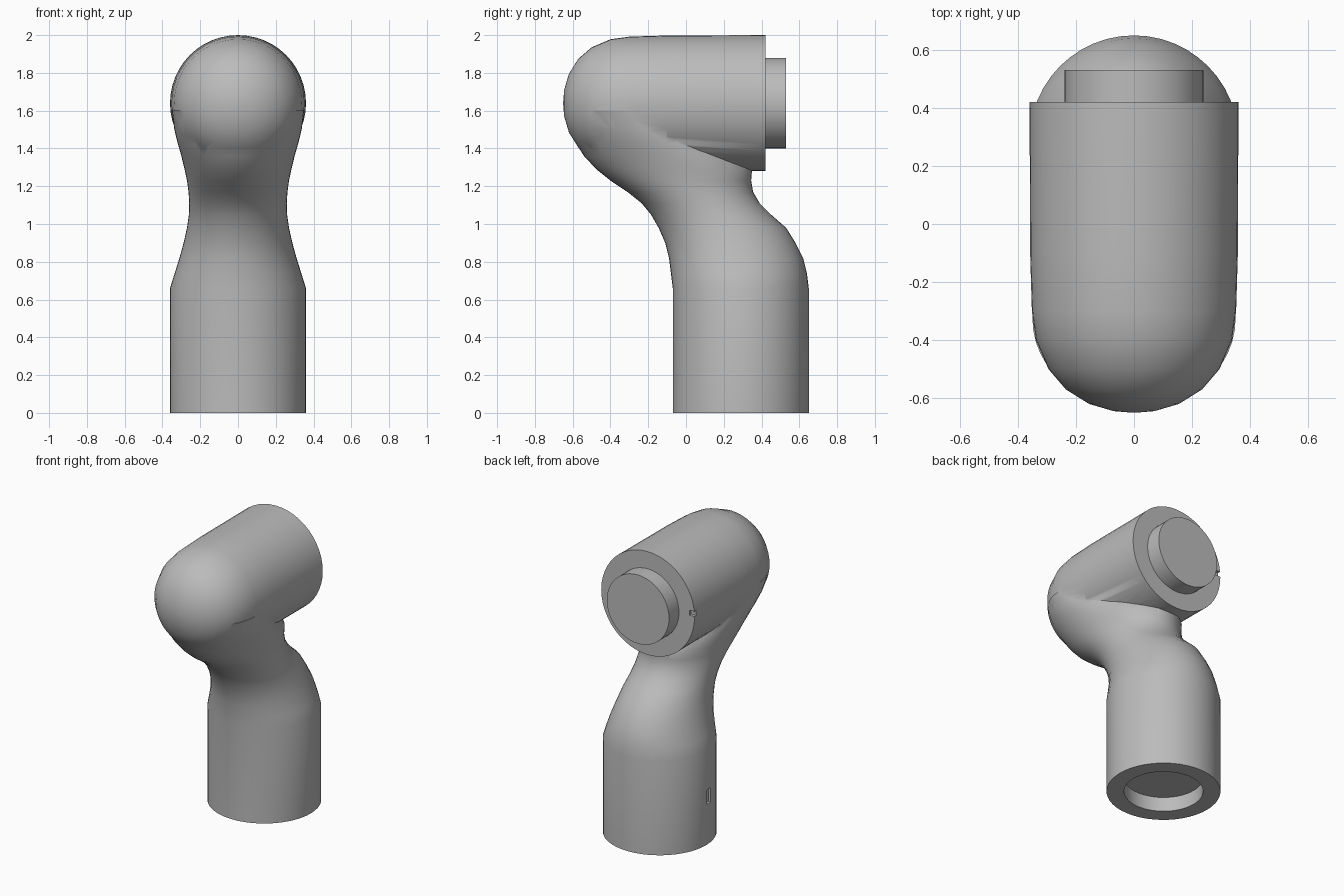
import bpy, bmesh, math
from mathutils import Vector

cube = bpy.data.objects.get("Cube")
if cube:
    bpy.data.objects.remove(cube)

SEGMENTS = 48
RADIUS = 0.36
HEAD_Z = 1.64

grey = bpy.data.materials.new("satin grey")
grey.use_nodes = True
GREY_COLOUR = (0.5, 0.5, 0.5, 1)
grey.diffuse_color = GREY_COLOUR
grey.node_tree.nodes["Principled BSDF"].inputs["Base Color"].default_value = GREY_COLOUR


def loft(name, rings):
    """Skin a stack of elliptical rings; each ring is centre, axis u, axis v."""
    bm = bmesh.new()
    loops = []
    for centre, u, v in rings:
        angles = [math.tau * i / SEGMENTS for i in range(SEGMENTS)]
        loops.append([bm.verts.new(centre + u * math.cos(a) + v * math.sin(a)) for a in angles])
    for low, high in zip(loops, loops[1:]):
        for i in range(SEGMENTS):
            j = (i + 1) % SEGMENTS
            bm.faces.new((low[i], low[j], high[j], high[i]))
    bm.faces.new(loops[0][::-1])
    bm.faces.new(loops[-1])
    bmesh.ops.recalc_face_normals(bm, faces=bm.faces)
    mesh = bpy.data.meshes.new(name)
    bm.to_mesh(mesh)
    bm.free()
    mesh.materials.append(grey)
    obj = bpy.data.objects.new(name, mesh)
    bpy.context.collection.objects.link(obj)
    return obj


def box(name, location, size):
    bpy.ops.mesh.primitive_cube_add(size=1, location=location)
    obj = bpy.context.object
    obj.name = name
    obj.scale = size
    obj.data.materials.append(grey)
    return obj


def combine(target, other, operation):
    """Apply a boolean and discard the helper."""
    bpy.context.view_layer.update()
    bpy.context.view_layer.objects.active = target
    mod = target.modifiers.new(operation.lower(), "BOOLEAN")
    mod.operation = operation
    mod.solver = "EXACT"
    mod.object = other
    bpy.ops.object.modifier_apply(modifier=mod.name)
    bpy.data.objects.remove(other)


# Base sleeve with a round socket below, flowing into the leaning neck:
# height, front edge, back edge, half width
sections = [
    (0.10, 0.04, 0.54, 0.25), (0, 0.04, 0.54, 0.25),
    (0, -0.07, 0.65, RADIUS), (0.66, -0.07, 0.65, RADIUS),
    (0.74, -0.08, 0.64, 0.335), (0.82, -0.09, 0.62, 0.31),
    (0.90, -0.11, 0.58, 0.288), (0.98, -0.145, 0.53, 0.27),
    (1.05, -0.185, 0.45, 0.26), (1.11, -0.235, 0.39, 0.258),
    (1.17, -0.31, 0.355, 0.262), (1.23, -0.4, 0.345, 0.27),
    (1.29, -0.475, 0.35, 0.283), (1.36, -0.54, 0.29, 0.3),
    (1.43, -0.585, 0.2, 0.32), (1.50, -0.615, 0.1, 0.337),
    (1.60, -0.635, -0.02, 0.35),
]
arm = loft("arm_link", [
    (Vector((0, (front + back) / 2, z)), Vector((half, 0, 0)), Vector((0, (back - front) / 2, 0)))
    for z, front, back, half in sections
])

# Horizontal head: domed nose, straight barrel and stepped coupling boss
profile = [
    (-0.65, 0.01), (-0.645, 0.07), (-0.62, 0.155), (-0.57, 0.235), (-0.5, 0.295),
    (-0.4, 0.338), (-0.3, 0.352), (-0.1, 0.358), (0.42, RADIUS),
    (0.42, 0.24), (0.53, 0.24),
]
head = loft("head", [
    (Vector((0, y, HEAD_Z)), Vector((r, 0, 0)), Vector((0, 0, r))) for y, r in profile
])
combine(arm, head, "UNION")

# Small locating notch in the rim and key slot in the sleeve
combine(arm, box("rim_notch", (-RADIUS, 0.42, 1.66), (0.08, 0.04, 0.035)), "DIFFERENCE")
combine(arm, box("key_slot", (-RADIUS, 0.26, 0.33), (0.04, 0.04, 0.1)), "DIFFERENCE")

# Smooth curved skin with crisp machined edges
bpy.ops.object.select_all(action="DESELECT")
arm.select_set(True)
bpy.context.view_layer.objects.active = arm
bpy.ops.object.shade_smooth_by_angle(angle=math.radians(50))
